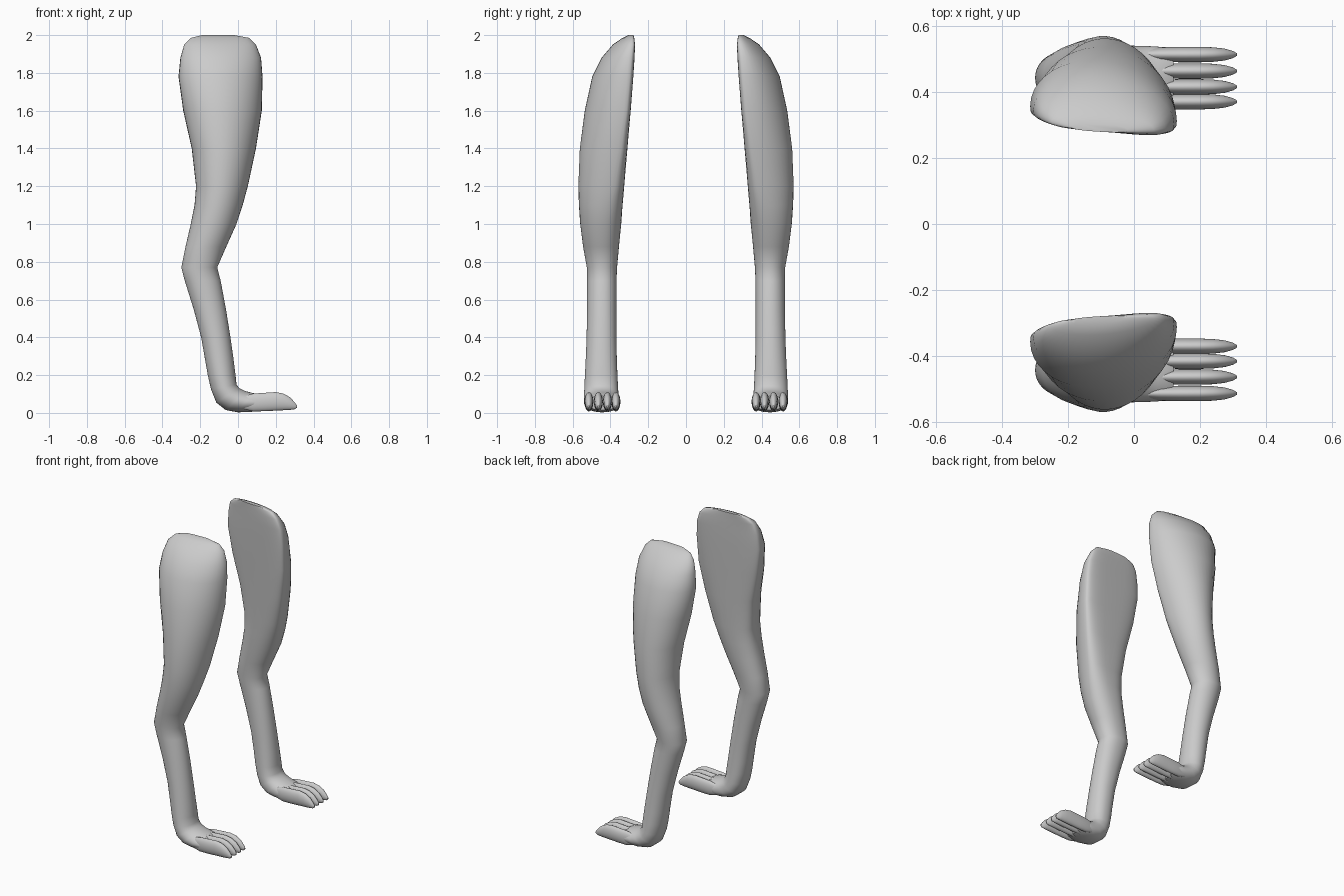
import bpy, bmesh, math

SEG = 40


def ring(xb, zb, xf, zf, yi, yo, ym, n=2.0, tilt=0.0):
    """D-shaped section between a back and a front point; n squares off the inner half."""
    pts = []
    for i in range(SEG):
        a = 2 * math.pi * i / SEG
        c, s = math.cos(a), math.sin(a)
        e = 2 / n if s < 0 else 1.0
        u = math.copysign(abs(c) ** e, c)
        v = math.copysign(abs(s) ** e, s)
        y = ym + v * ((yo - ym) if s > 0 else (ym - yi)) + tilt * u
        t = (u + 1) / 2
        pts.append((xb + (xf - xb) * t, y, zb + (zf - zb) * t))
    return pts


def loft(name, rings, side):
    bm = bmesh.new()
    loops = [[bm.verts.new((x, y * side, z)) for x, y, z in r] for r in rings]
    for a, b in zip(loops, loops[1:]):
        for i in range(SEG):
            j = (i + 1) % SEG
            bm.faces.new((a[i], a[j], b[j], b[i]))
    bm.faces.new(loops[0])
    bm.faces.new(loops[-1])
    bmesh.ops.recalc_face_normals(bm, faces=bm.faces)
    me = bpy.data.meshes.new(name)
    bm.to_mesh(me)
    bm.free()
    ob = bpy.data.objects.new(name, me)
    bpy.context.collection.objects.link(ob)
    bpy.context.view_layer.objects.active = ob
    ob.select_set(True)
    bpy.ops.object.shade_smooth_by_angle(angle=math.radians(40))
    ob.select_set(False)


# Upper leg and shin: z, back x, front x, inner y, outer y, widest y, squareness, tilt
LEG = [
    (2.00, -.19, -.02, .280, .305, .290, 2.5, -.005),
    (1.985, -.25, .06, .280, .335, .298, 3, -.012),
    (1.95, -.285, .095, .281, .385, .310, 3.5, -.02),
    (1.88, -.305, .122, .284, .445, .325, 3.5, -.022),
    (1.78, -.315, .130, .290, .495, .335, 3.5, -.022),
    (1.60, -.29, .126, .302, .535, .350, 3.3, -.02),
    (1.40, -.245, .095, .315, .562, .375, 3, -.015),
    (1.20, -.222, .052, .329, .570, .405, 2.7, -.01),
    (1.10, -.230, .025, .336, .567, .425, 2.5, -.005),
    (1.00, -.250, -.008, .343, .560, .435, 2.3, 0),
    (0.88, -.278, -.062, .355, .545, .440, 2.2, 0),
    (0.77, -.300, -.110, .365, .525, .445, 2.2, 0),
    (0.70, -.282, -.092, .368, .524, .446, 2.2, 0),
    (0.55, -.235, -.064, .369, .524, .446, 2.2, 0),
    (0.40, -.195, -.040, .369, .526, .447, 2.2, 0),
    (0.28, -.174, -.023, .366, .531, .448, 2.2, 0),
]
# Ankle turning into the foot: back x, back z, front x, front z, inner y, outer y
FOOT = [
    (-.160, .20, -.013, .20, .363, .535),
    (-.143, .125, -.008, .15, .360, .538),
    (-.115, .055, .008, .13, .357, .540),
    (-.065, .015, .04, .115, .354, .541),
    (.00, .003, .075, .106, .352, .540),
    (.07, .005, .10, .10, .353, .537),
    (.11, .015, .12, .09, .362, .528),
]
# Toe sections: x, bottom z, top z, half width
TOE = [
    (.03, .02, .09, .015), (.08, .008, .102, .022), (.14, .009, .106, .0235),
    (.20, .012, .110, .0235), (.24, .014, .102, .022), (.275, .016, .083, .018),
    (.300, .019, .056, .011), (.312, .027, .040, .004),
]

for side, label in ((1, "back"), (-1, "front")):
    rings = [ring(xb, z, xf, z, yi, yo, ym, n, t)
             for z, xb, xf, yi, yo, ym, n, t in LEG]
    rings += [ring(*f, (f[4] + f[5]) / 2, 2.3) for f in FOOT]
    loft(label + "_leg", rings, side)
    for k, y in enumerate((.371, .416, .464, .514)):
        loft(f"{label}_toe_{k + 1}",
             [ring(x, zb, x, zt, y - w, y + w, y) for x, zb, zt, w in TOE], side)
